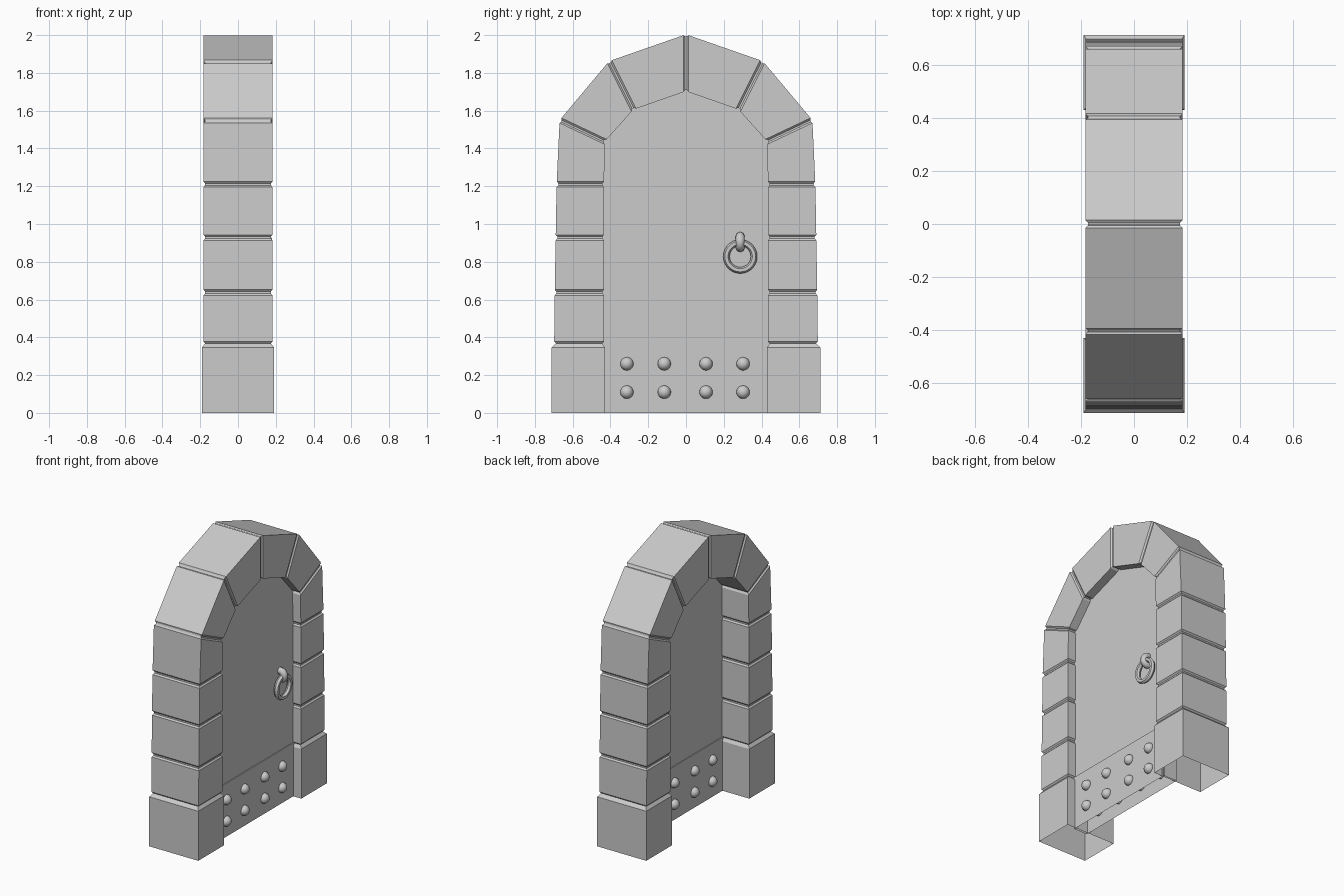
import bpy, bmesh
from math import pi
from mathutils import Vector

if "Cube" in bpy.data.objects:
    bpy.data.objects.remove(bpy.data.objects["Cube"])

# joint stations of the +y half arch: (inner y, z), (outer y, z)
JOINTS = [((.429, 0), (.711, 0)), ((.434, .363), (.698, .363)), ((.434, .637), (.695, .637)),
          ((.434, .928), (.69, .928)), ((.434, 1.21), (.685, 1.21)),
          ((.43, 1.437), (.669, 1.55)), ((.278, 1.606), (.407, 1.862)), ((0, 1.703), (0, 2.004))]
FRONT, BACK = .122, .024


def finish(bm, name):
    bmesh.ops.recalc_face_normals(bm, faces=bm.faces)
    me = bpy.data.meshes.new(name)
    bm.to_mesh(me)
    bm.free()
    ob = bpy.data.objects.new(name, me)
    bpy.context.collection.objects.link(ob)
    return ob


# Stone arch: one half lofted through the joints, pinched at each mortar groove
bm = bmesh.new()
rings = []


def ring(a, b, hx, inset=0):
    d = (b - a).normalized() * inset
    a, b, hx = a + d, b - d, hx - inset
    rings.append([bm.verts.new((x, p.x, p.y)) for p, x in ((a, -hx), (b, -hx), (b, hx), (a, hx))])


pts = [(Vector(a), Vector(b)) for a, b in JOINTS]
ring(*pts[0], .19)
ring(Vector((.429, .347)), Vector((.711, .347)), .19)      # straight plinth block
for i in range(1, len(pts)):
    a, b = pts[i]
    sides = [(i - 1, (.015, .005))] if i > 1 else []
    if i + 1 < len(pts):
        sides.append((i + 1, (.005, .015)))
    for j, dists in sides:
        for dist in dists:
            pa = a + (pts[j][0] - a).normalized() * dist
            pb = b + (pts[j][1] - b).normalized() * dist
            ring(pa, pb, .183, .009 if dist == .005 else 0)
ring(*pts[-1], .183, .009)
for r, s in zip(rings, rings[1:]):
    for k in range(4):
        bm.faces.new((r[k], r[(k + 1) % 4], s[(k + 1) % 4], s[k]))
arch = finish(bm, "stone_arch")
mirror = arch.modifiers.new("mirror", 'MIRROR')
mirror.use_axis = (False, True, False)


# Door leaf and plates: prisms extruded in x, open underneath like the stones
def prism(name, half, x0, x1):
    outline = half + [(-y, z) for y, z in reversed(half) if y > 0]
    bm = bmesh.new()
    f = [bm.verts.new((x1, y, z)) for y, z in outline]
    g = [bm.verts.new((x0, y, z)) for y, z in outline]
    bm.faces.new(f)
    bm.faces.new(g[::-1])
    for k in range(len(outline) - 1):
        bm.faces.new((f[k], f[k + 1], g[k + 1], g[k]))
    return finish(bm, name)


prism("door_leaf", [(.445, 0), (.445, 1.445), (.287, 1.62), (0, 1.718)], BACK, FRONT)
prism("kick_plate", [(.44, 0), (.44, .374)], BACK - .006, FRONT + .006)

# Rivets and ring handle on each face of the door
for side, x, s in (("front", FRONT, 1), ("back", BACK, -1)):
    for y in (-.313, -.115, .106, .302):
        for z in (.11, .26):
            bpy.ops.mesh.primitive_uv_sphere_add(segments=16, ring_count=10, radius=.035,
                                                 location=(x + s * .006, y, z))
            bpy.context.object.name = side + "_rivet"
            bpy.ops.object.shade_smooth()
    bpy.ops.mesh.primitive_torus_add(major_segments=28, minor_segments=6, major_radius=.073,
                                     minor_radius=.017, location=(x + s * .027, .287, .828),
                                     rotation=(0, pi / 2, 0))
    bpy.context.object.name = side + "_handle_ring"
    bpy.ops.mesh.primitive_torus_add(major_segments=20, minor_segments=8, major_radius=.03,
                                     minor_radius=.024, location=(x + s * .006, .287, .905),
                                     rotation=(pi / 2, 0, 0))
    bpy.context.object.name = side + "_handle_hanger"
    bpy.ops.object.shade_smooth()
